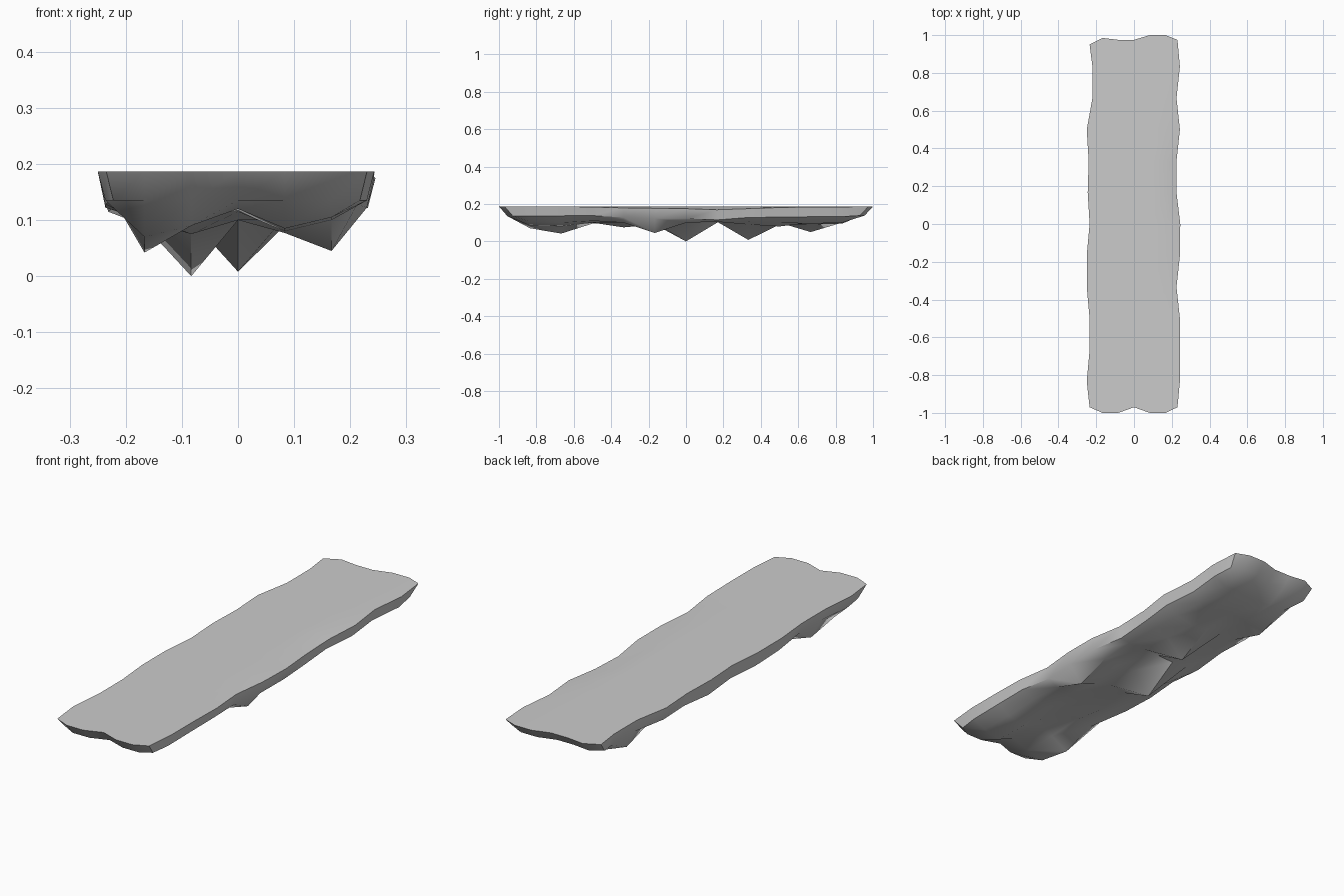
import bpy, bmesh

if "Cube" in bpy.data.objects:
    bpy.data.objects.remove(bpy.data.objects["Cube"])

# Outline wobble: x of the two long edges (front to back), y of the two short ends (left to right)
LEFT = [-.235, -.25, -.235, -.235, -.25, -.25, -.235, -.245, -.24, -.25, -.22, -.22, -.235]
RIGHT = [.23, .243, .243, .243, .225, .243, .245, .225, .225, .243, .225, .243, .23]
FRONT = [-.97, -1, -1, -.97, -1, -1, -.97]
BACK = [.95, .985, .975, .975, 1, 1, .975]
# Lower rim height and top dip along the right edge, front to back
RIM = [.135, .135, .137, .138, .128, .122, .122, .115, .128, .13, .132, .132, .138]
DIP = [0, 0, 0, .003, .008, .01, .012, .018, .012, .006, .003, .003, 0]
# Rocky underside heights, one row per step from front to back
UNDER = [
    [.07, .09, .12, .085, .105],
    [.042, .09, .12, .08, .10],
    [.095, .10, .115, .10, .11],
    [.105, .075, .10, .10, .10],
    [.10, .09, .10, .077, .045],
    [.09, .00, .10, .10, .10],
    [.11, .10, .105, .105, .105],
    [.105, .10, .008, .09, .105],
    [.10, .10, .09, .08, .10],
    [.05, .09, .10, .10, .095],
    [.10, .095, .10, .105, .10],
]
TOP, NX, NY, INSET = .187, 6, 12, .945


def outline(i, j):
    x = LEFT[j] if i == 0 else RIGHT[j] if i == NX else -.25 + i / NX * .5
    y = FRONT[i] if j == 0 else BACK[i] if j == NY else -1 + j / NY * 2
    return x, y


bm = bmesh.new()
top, low = {}, {}
for i in range(NX + 1):
    for j in range(NY + 1):
        x, y = outline(i, j)
        z = TOP - (DIP[j] if i == NX else 0)
        top[i, j] = bm.verts.new((x, y, z))
        if 0 < i < NX and 0 < j < NY:
            low[i, j] = bm.verts.new((x, y, UNDER[j - 1][i - 1]))
        else:
            if i in (0, NX):
                x *= INSET
            if j in (0, NY):
                y -= .045 if j == NY else -.045
            low[i, j] = bm.verts.new((x, y, RIM[j]))

# Flat walking surface and rough underside
for i in range(NX):
    for j in range(NY):
        ring = [(i, j), (i + 1, j), (i + 1, j + 1), (i, j + 1)]
        bm.faces.new([top[k] for k in ring])
        bm.faces.new([low[k] for k in reversed(ring)])

# Bevelled rim wall
edge = ([(i, 0) for i in range(NX)] + [(NX, j) for j in range(NY)]
        + [(i, NY) for i in range(NX, 0, -1)] + [(0, j) for j in range(NY, 0, -1)])
for a, b in zip(edge, edge[1:] + edge[:1]):
    bm.faces.new((low[a], low[b], top[b], top[a]))
bmesh.ops.recalc_face_normals(bm, faces=bm.faces)

mesh = bpy.data.meshes.new("rock_platform")
bm.to_mesh(mesh)
bm.free()
rock = bpy.data.objects.new("rock_platform", mesh)
bpy.context.collection.objects.link(rock)
bpy.context.view_layer.objects.active = rock
rock.select_set(True)
bpy.ops.object.shade_smooth_by_angle(angle=.7)
